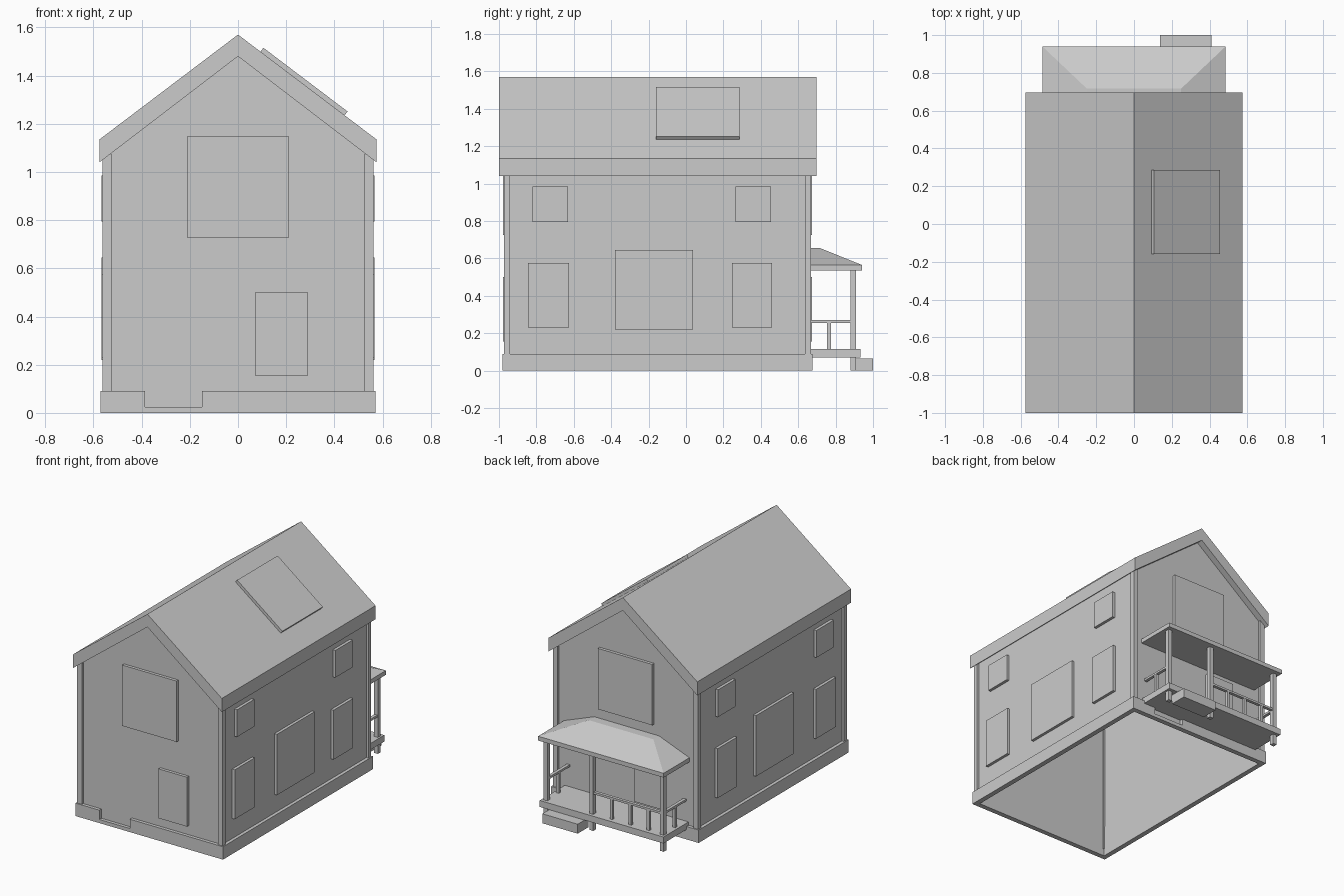
import bpy, bmesh, math
from mathutils import Vector

if "Cube" in bpy.data.objects:
    bpy.data.objects.remove(bpy.data.objects["Cube"])


def make(name, verts, faces, fix=True):
    me = bpy.data.meshes.new(name)
    me.from_pydata(verts, [], faces)
    if fix:
        bm = bmesh.new()
        bm.from_mesh(me)
        bmesh.ops.recalc_face_normals(bm, faces=bm.faces)
        bm.to_mesh(me)
        bm.free()
    ob = bpy.data.objects.new(name, me)
    bpy.context.collection.objects.link(ob)
    return ob


def prism(name, profile, y0, y1):
    """Extrude an x-z profile along y."""
    n = len(profile)
    verts = [(x, y0, z) for x, z in profile] + [(x, y1, z) for x, z in profile]
    faces = [tuple(range(n)), tuple(range(2 * n - 1, n - 1, -1))]
    faces += [(i, (i + 1) % n, (i + 1) % n + n, i + n) for i in range(n)]
    return make(name, verts, faces)


def box(name, x0, x1, y0, y1, z0, z1):
    return prism(name, [(x0, z0), (x1, z0), (x1, z1), (x0, z1)], y0, y1)


# House walls: open-bottomed thin shell with two gables
WX, WF, WB = 0.547, -0.957, 0.652
pent = [(-WX, 0.01), (WX, 0.01), (WX, 1.07), (0, 1.488), (-WX, 1.07)]
walls = make("walls",
             [(x, WF, z) for x, z in pent] + [(x, WB, z) for x, z in pent],
             [(0, 1, 2, 3, 4), (9, 8, 7, 6, 5), (1, 6, 7, 2), (5, 0, 4, 9)], fix=False)
solid = walls.modifiers.new("thickness", "SOLIDIFY")
solid.thickness = 0.015
solid.offset = -1

# Gabled roof slab
prism("roof", [(-0.575, 1.04), (-0.575, 1.135), (0, 1.57), (0.575, 1.135),
               (0.575, 1.04), (0, 1.48)], -1.0, 0.697)

# Roof window on the right slope
d = Vector((0.575, -0.435)).normalized()
nrm = Vector((-d.y, d.x))
a, b = Vector((0, 1.57)) + d * 0.117, Vector((0, 1.57)) + d * 0.555
prism("roof_window", [a - nrm * 0.01, b - nrm * 0.01, b + nrm * 0.02, a + nrm * 0.02],
      -0.16, 0.287)

# Base trim, notched at front and back
for name, s, y0, y1 in (("front", 1, -0.98, -0.945), ("back", -1, 0.64, 0.675)):
    prism("base_trim_" + name,
          [(s * x, z) for x, z in [(-0.57, 0), (0.57, 0), (0.57, 0.09), (-0.15, 0.09),
                                   (-0.15, 0.025), (-0.385, 0.025), (-0.385, 0.09),
                                   (-0.57, 0.09)]], y0, y1)

# Both sides: base trim, corner boards and windows
SIDE_WINDOWS = [(-0.82, -0.63, 0.795, 0.985), (0.265, 0.455, 0.795, 0.985),
                (-0.845, -0.625, 0.23, 0.575), (0.245, 0.46, 0.23, 0.575),
                (-0.38, 0.037, 0.22, 0.645)]
for side, s in (("left", -1), ("right", 1)):
    box("base_trim_" + side, s * 0.535, s * 0.57, -0.945, 0.64, 0, 0.09)
    box("corner_front_" + side, s * 0.525, s * 0.562, -0.972, -0.94, 0.05, 1.075)
    box("corner_back_" + side, s * 0.525, s * 0.562, 0.636, 0.668, 0.05, 1.075)
    for i, (y0, y1, z0, z1) in enumerate(SIDE_WINDOWS):
        box(f"window_{side}_{i}", s * 0.54, s * 0.567, y0, y1, z0, z1)

# Gable windows and doors
for name, s, y0, y1 in (("front", 1, -0.978, -0.95), ("back", -1, 0.645, 0.673)):
    box("gable_window_" + name, -0.21, 0.21, y0, y1, 0.725, 1.15)
    box("door_" + name, s * 0.07, s * 0.29, y0, y1, 0.155, 0.5)

# Porch roof: eave slab with a half-hip top
e, r = 0.485, 0.25
outline = [(-e, 0.655), (e, 0.655), (e, 0.94), (-e, 0.94)]
top = [(-r, 0.655, 0.655), (r, 0.655, 0.655), (r, 0.717, 0.655), (-r, 0.717, 0.655)]
verts = [(x, y, 0.535) for x, y in outline] + [(x, y, 0.565) for x, y in outline] + top
faces = [(0, 1, 2, 3), (8, 9, 10, 11)]
for k in (0, 4):
    faces += [(k + i, k + (i + 1) % 4, k + 4 + (i + 1) % 4, k + 4 + i) for i in range(4)]
make("porch_roof", verts, faces)

# Porch deck, posts and step
box("porch_deck", -0.478, 0.478, 0.655, 0.932, 0.07, 0.115)
for i, x in enumerate((-0.45, 0.095, 0.45)):
    box(f"porch_post_{i}", x - 0.015, x + 0.015, 0.88, 0.91, 0, 0.545)
box("porch_step", 0.137, 0.41, 0.88, 1.0, 0, 0.066)

# Railings and balusters
box("rail_back", -0.45, 0.095, 0.884, 0.906, 0.255, 0.27)
for i, x in enumerate((-0.34, -0.2, -0.055)):
    box(f"baluster_back_{i}", x - 0.01, x + 0.01, 0.885, 0.905, 0.11, 0.258)
for side, s in (("left", -1), ("right", 1)):
    box("rail_" + side, s * 0.439, s * 0.461, 0.655, 0.885, 0.255, 0.27)
    box("baluster_" + side, s * 0.44, s * 0.46, 0.755, 0.776, 0.11, 0.258)
